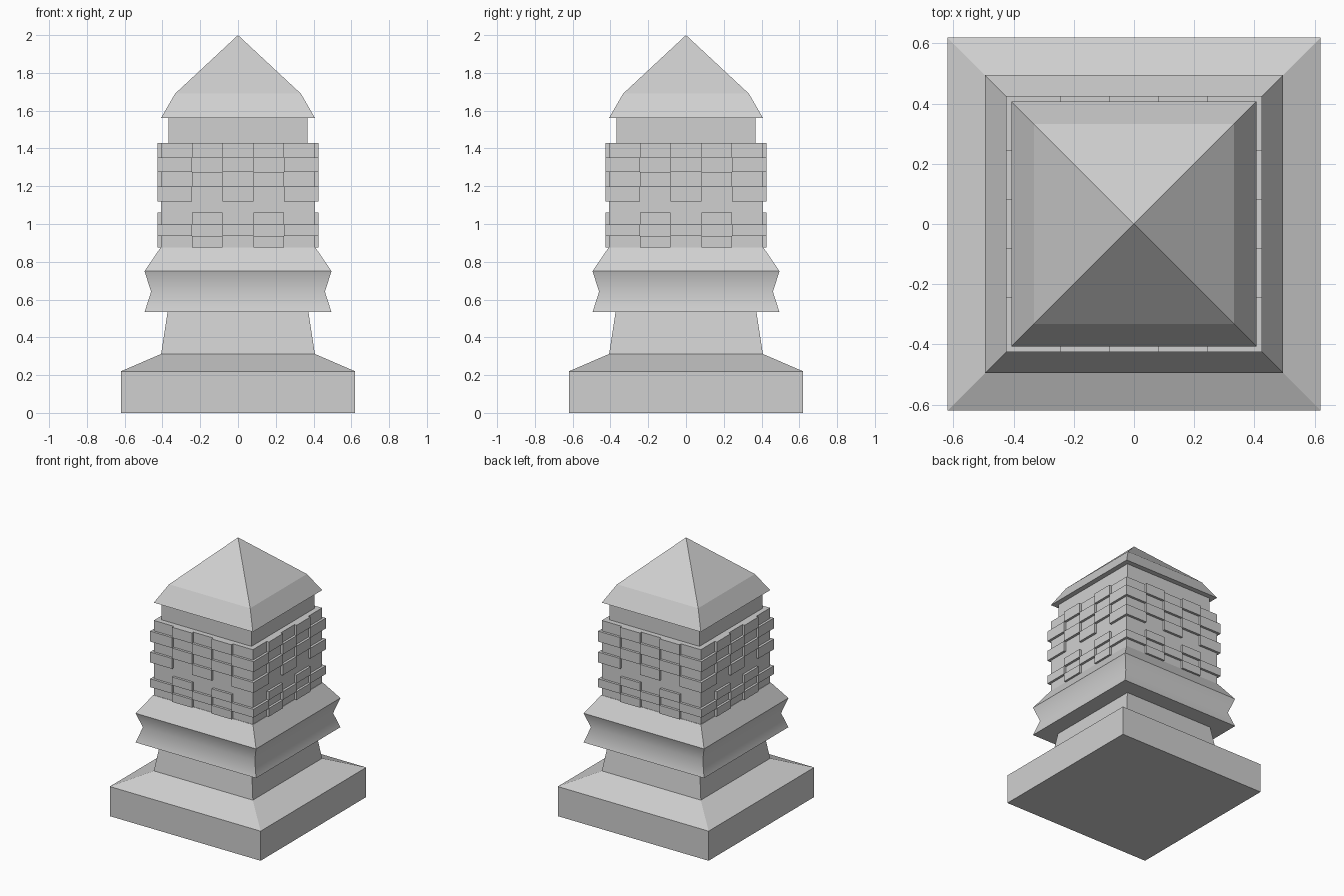
import bpy, bmesh, math
from mathutils import Matrix

cube = bpy.data.objects.get("Cube")
if cube:
    bpy.data.objects.remove(cube, do_unlink=True)

STONE = (0.63, 0.63, 0.63, 1.0)
stone = bpy.data.materials.new("grey stone")
stone.use_nodes = True
stone.diffuse_color = STONE
stone.node_tree.nodes["Principled BSDF"].inputs["Base Color"].default_value = STONE


def finish(name, bm):
    bmesh.ops.recalc_face_normals(bm, faces=bm.faces)
    mesh = bpy.data.meshes.new(name)
    bm.to_mesh(mesh)
    bm.free()
    mesh.materials.append(stone)
    obj = bpy.data.objects.new(name, mesh)
    bpy.context.collection.objects.link(obj)
    return obj


def square_tower(name, profile):
    """Stack square rings of (half width, height); zero width makes a point."""
    bm = bmesh.new()
    rings = []
    for r, z in profile:
        if r == 0:
            rings.append([bm.verts.new((0, 0, z))])
        else:
            rings.append([bm.verts.new((sx * r, sy * r, z))
                          for sx, sy in ((-1, -1), (1, -1), (1, 1), (-1, 1))])
    bm.faces.new(rings[0])
    for low, high in zip(rings, rings[1:]):
        for i in range(4):
            j = (i + 1) % 4
            if len(high) == 1:
                bm.faces.new((low[i], low[j], high[0]))
            else:
                bm.faces.new((low[i], low[j], high[j], high[i]))
    if len(rings[-1]) == 4:
        bm.faces.new(rings[-1])
    return finish(name, bm)


def add_prism(bm, outline, z0, z1, turn):
    """Extrude a flat outline upward, turned to one of the four sides."""
    face = bm.faces.new([bm.verts.new((x, y, z0)) for x, y in outline])
    grown = bmesh.ops.extrude_face_region(bm, geom=[face])["geom"]
    top = [g for g in grown if isinstance(g, bmesh.types.BMVert)]
    bmesh.ops.translate(bm, verts=top, vec=(0, 0, z1 - z0))
    bmesh.ops.rotate(bm, verts=list(face.verts) + top,
                     matrix=Matrix.Rotation(turn * math.pi / 2, 3, "Z"))


# Stacked body
square_tower("plinth", [(0.62, 0), (0.62, 0.22), (0.407, 0.312)])
square_tower("pedestal", [(0.407, 0.312), (0.373, 0.533)])
band = square_tower("notched_band", [(0.495, 0.533), (0.46, 0.642),
                                     (0.495, 0.75), (0.41, 0.875)])
square_tower("brick_core", [(0.407, 0.875), (0.407, 1.43)])
square_tower("neck", [(0.369, 1.43), (0.369, 1.562)])
square_tower("roof", [(0.407, 1.562), (0.333, 1.69), (0, 2.0)])

# Soft crease of the band
bpy.ops.object.select_all(action="DESELECT")
band.select_set(True)
bpy.context.view_layer.objects.active = band
bpy.ops.object.shade_smooth_by_angle(angle=math.radians(40))

# Raised bricks in a checker pattern, with bricks wrapping the corners
CORE, OUT = 0.407, 0.425
COL = 2 * CORE / 5
HALF, EDGE = COL / 2, COL * 1.5


def strip(x0, x1):
    return [(x0, -OUT), (x1, -OUT), (x1, -CORE), (x0, -CORE)]


centre = [strip(-HALF, HALF)]
corner = [[(EDGE, -OUT), (OUT, -OUT), (OUT, -EDGE),
           (CORE, -EDGE), (CORE, -CORE), (EDGE, -CORE)]]
between = [strip(-EDGE, -HALF), strip(HALF, EDGE)]


def brick_rows(name, bottom, top, rows, first_between):
    bm = bmesh.new()
    step = (top - bottom) / rows
    for row in range(rows):
        wide = (row % 2 == 0) == first_between
        for outline in (between if wide else centre + corner):
            for turn in range(4):
                add_prism(bm, outline, bottom + row * step,
                          bottom + (row + 1) * step, turn)
    finish(name, bm)


brick_rows("lower_bricks", 0.875, 1.06, 3, True)
brick_rows("upper_bricks", 1.12, 1.43, 4, False)
